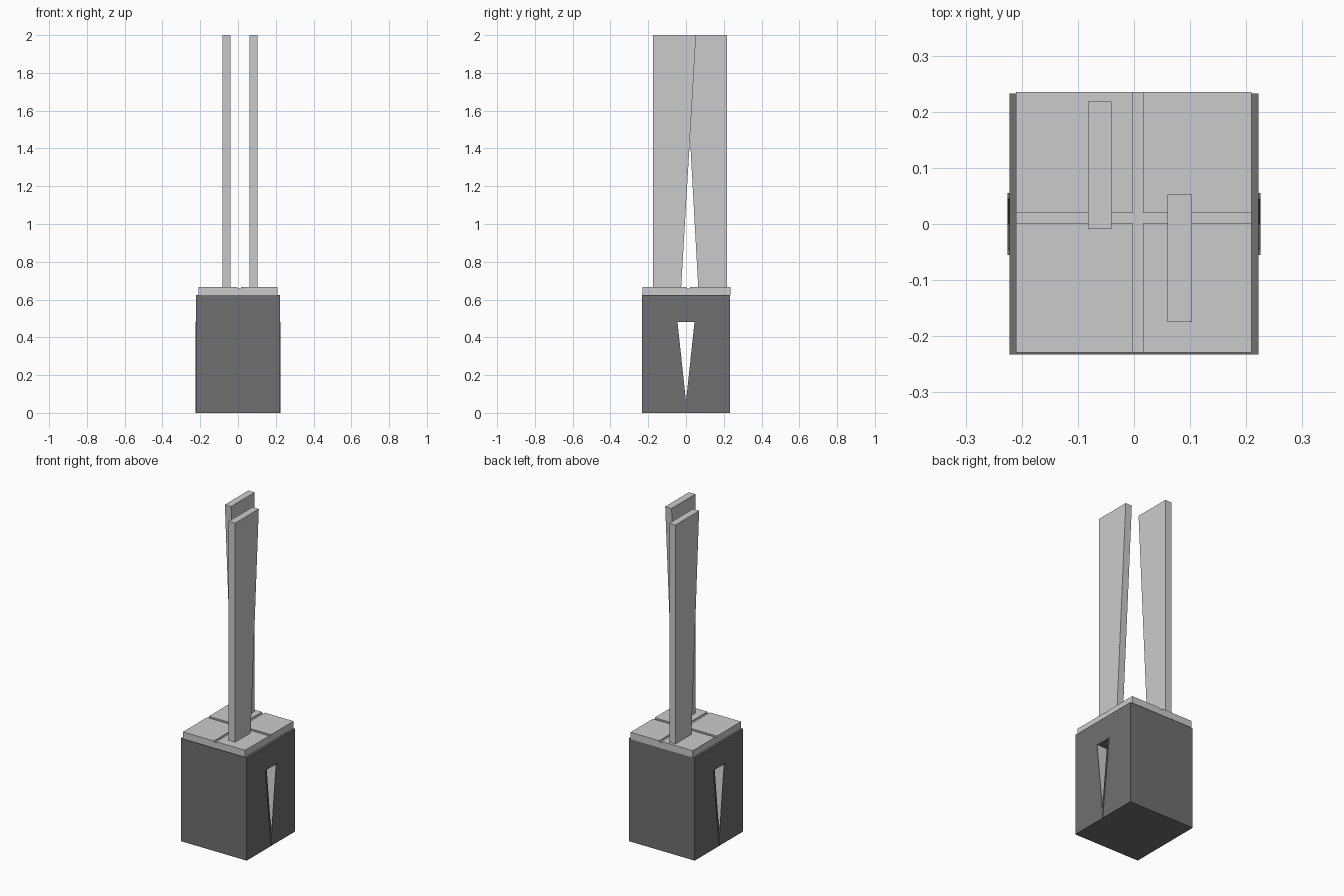
import bpy, bmesh

if "Cube" in bpy.data.objects:
    bpy.data.objects.remove(bpy.data.objects["Cube"])


def material(name, v):
    m = bpy.data.materials.new(name)
    m.diffuse_color = (v, v, v, 1)
    m.use_nodes = True
    m.node_tree.nodes["Principled BSDF"].inputs["Base Color"].default_value = m.diffuse_color
    return m


DARK = material("dark_grey", 0.16)
LIGHT = material("light_grey", 0.8)


def prism(name, profile, x0, x1, mat, lining=None, open_centre=False, mirror=None):
    """Extrude a (y, z) profile along x. lining = profile edge indices given the light material."""
    bm = bmesh.new()
    a = [bm.verts.new((x0, y, z)) for y, z in profile]
    b = [bm.verts.new((x1, y, z)) for y, z in profile]
    bm.faces.new(a)
    bm.faces.new(b[::-1])
    n = len(profile)
    for i in range(n):
        j = (i + 1) % n
        if open_centre and profile[i][0] == 0 and profile[j][0] == 0:
            continue  # leave the mirror plane open
        f = bm.faces.new((a[i], b[i], b[j], a[j]))
        if lining and i in lining:
            f.material_index = 1
    bmesh.ops.recalc_face_normals(bm, faces=bm.faces)
    if open_centre:
        # outer side (y max) must point outward on the open half shell
        outer = max(bm.faces, key=lambda f: f.calc_center_median().y)
        if outer.normal.y < 0:
            bmesh.ops.reverse_faces(bm, faces=bm.faces)
    me = bpy.data.meshes.new(name)
    bm.to_mesh(me)
    bm.free()
    me.materials.append(mat)
    if lining:
        me.materials.append(LIGHT)
    ob = bpy.data.objects.new(name, me)
    bpy.context.collection.objects.link(ob)
    if mirror:
        mod = ob.modifiers.new("mirror", "MIRROR")
        mod.use_axis = mirror
    return ob


def box(name, x0, x1, y0, y1, z0, z1):
    return prism(name, [(y0, z0), (y1, z0), (y1, z1), (y0, z1)], x0, x1, LIGHT)


# Base block with a V-shaped tunnel running side to side
prism("base_block",
      [(0, 0), (0.233, 0), (0.233, 0.625), (0, 0.625), (0, 0.48), (0.045, 0.48), (0, 0.06)],
      -0.222, 0.222, DARK, lining=[5], open_centre=True, mirror=(False, True, False))

# Thin raised V trim around the tunnel mouths
prism("tunnel_trim", [(0, 0), (0.055, 0.48), (0.045, 0.48), (0, 0.06)],
      0.222, 0.2255, DARK, open_centre=True, mirror=(True, True, False))

# Top slab with four tiles separated by shallow grooves
box("top_slab", -0.21, 0.209, -0.229, 0.235, 0.625, 0.659)
for x0, x1 in ((-0.21, -0.002), (0.016, 0.209)):
    for y0, y1 in ((-0.229, 0.002), (0.02, 0.235)):
        box("top_tile", x0, x1, y0, y1, 0.659, 0.667)

# Two tall blades, each widening upwards past the other
prism("rear_blade", [(0.065, 0.66), (0.218, 0.66), (0.218, 2.0), (-0.009, 2.0)],
      -0.082, -0.04, LIGHT)
prism("front_blade", [(-0.175, 0.66), (-0.026, 0.66), (0.053, 2.0), (-0.175, 2.0)],
      0.06, 0.103, LIGHT)
